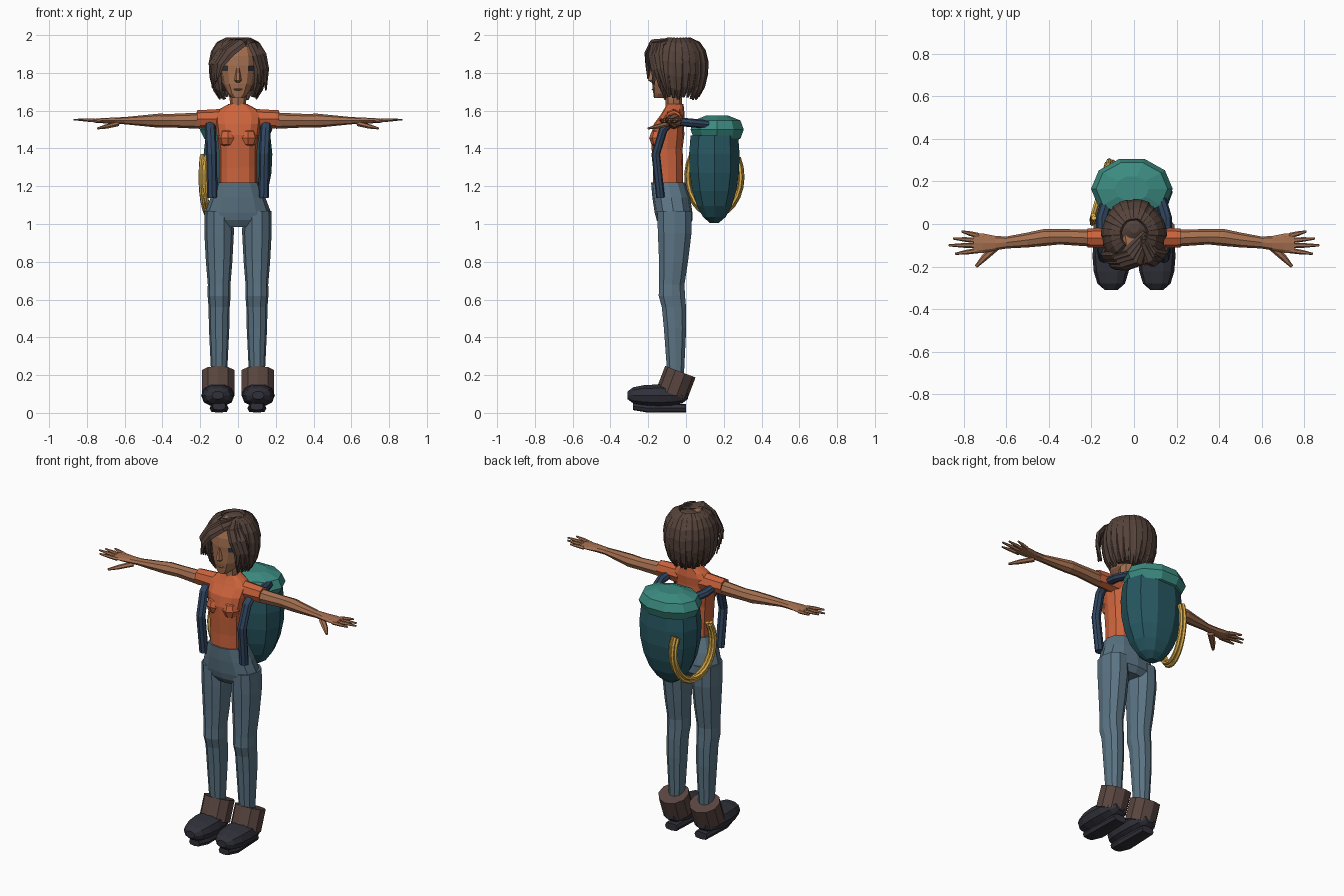
import bpy, bmesh, math, random
from mathutils import Vector

random.seed(4)
if "Cube" in bpy.data.objects:
    bpy.data.objects.remove(bpy.data.objects["Cube"])

X, Y, Z = Vector((1, 0, 0)), Vector((0, 1, 0)), Vector((0, 0, 1))
SKULL = Vector((0, -.05, 1.83))


def material(name, red, green, blue):
    mat = bpy.data.materials.new(name)
    mat.use_nodes = True
    color = (red, green, blue, 1)
    mat.diffuse_color = color
    mat.node_tree.nodes["Principled BSDF"].inputs["Base Color"].default_value = color
    return mat


ORANGE = material("orange_cloth", .6, .125, .045)
SKIN = material("brown_skin", .37, .16, .08)
DENIM = material("grey_blue_denim", .105, .175, .23)
TEAL = material("dark_teal", .02, .095, .12)
GREEN = material("sea_green", .045, .26, .22)
NAVY = material("navy_strap", .03, .06, .115)
HAIR = material("dark_brown_hair", .09, .055, .043)
LEATHER = material("brown_leather", .1, .06, .05)
CHARCOAL = material("charcoal_leather", .03, .03, .042)
YELLOW = material("yellow_rope", .72, .43, .07)


def bend(value, power):
    return math.copysign(abs(value) ** power, value)


def join_rings(name, rings, mat, sides, power, mirror):
    """Skin a row of rings, each given by its center and two half axes."""
    bm = bmesh.new()
    loops = []
    for center, u, v in rings:
        loop = []
        for k in range(sides):
            angle = math.tau * k / sides
            point = center + u * bend(math.cos(angle), power) + v * bend(math.sin(angle), power)
            point.x *= mirror
            loop.append(bm.verts.new(point))
        loops.append(loop)
    for low, high in zip(loops, loops[1:]):
        for k in range(sides):
            bm.faces.new((low[k - 1], low[k], high[k], high[k - 1]))
    bm.faces.new(loops[0])
    bm.faces.new(loops[-1])
    bmesh.ops.recalc_face_normals(bm, faces=bm.faces)
    mesh = bpy.data.meshes.new(name)
    bm.to_mesh(mesh)
    bm.free()
    mesh.materials.append(mat)
    obj = bpy.data.objects.new(name, mesh)
    bpy.context.collection.objects.link(obj)
    return obj


def loft(name, rows, mat, axis="z", fixed=0, sides=10, power=1, mirror=1):
    """Straight loft; a row is position, drift and two half widths."""
    rings = []
    for along, drift, a, b in rows:
        if axis == "z":
            rings.append((Vector((fixed, drift, along)), X * a, Y * b))
        elif axis == "y":
            rings.append((Vector((fixed, along, drift)), X * a, Z * b))
        else:
            rings.append((Vector((along, drift, fixed)), Y * a, Z * b))
    return join_rings(name, rings, mat, sides, power, mirror)


def dome(along, length, drift, a, b, start=-80, end=80, power=1, steps=6):
    """Rows of a rounded body for loft, from the start to the end latitude."""
    rows = []
    for k in range(steps + 1):
        angle = math.radians(start + (end - start) * k / steps)
        scale = math.cos(angle) ** power
        rows.append((along + length * math.sin(angle), drift, a * scale, b * scale))
    return rows


def steady(t):
    return 1


def pointed(t):
    return 1 - .6 * t * t


def leaf(t):
    return .1 + .9 * math.sin(math.pi * (.15 + .8 * t))


def sweep(name, path, width, thick, mat, taper=steady, facing=lambda p: X, sides=6, mirror=1):
    """Tube along a path; facing gives the direction of its thickness."""
    points = [Vector(p) for p in path]
    last = len(points) - 1
    rings = []
    for i, p in enumerate(points):
        tangent = points[min(i + 1, last)] - points[max(i - 1, 0)]
        u = tangent.cross(facing(p)).normalized()
        v = u.cross(tangent).normalized()
        scale = taper(i / last)
        rings.append((p, u * width * scale, v * thick * scale))
    return join_rings(name, rings, mat, sides, 1, mirror)


def upward(point):
    return Z


def from_skull(point):
    return point - SKULL


# Shirt and trouser hips
loft("shirt", [(1.2, -.095, .1, .08), (1.3, -.095, .1, .08), (1.4, -.1, .102, .082),
               (1.47, -.097, .112, .088), (1.53, -.09, .12, .08), (1.58, -.07, .125, .063),
               (1.61, -.063, .095, .052), (1.635, -.058, .05, .045)], ORANGE, sides=12, power=.8)
loft("hips", [(1.22, -.095, .112, .09), (1.14, -.078, .145, .1), (1.06, -.066, .175, .1),
              (1.02, -.06, .17, .095), (.985, -.06, .12, .07)], DENIM, sides=12, power=.85)

for word, s in (("left", 1), ("right", -1)):
    loft(word + "_bust", dome(1.455, .055, -.14, .053, .055, steps=4), ORANGE,
         fixed=.053, sides=8, mirror=s)
    loft(word + "_leg", [(1.07, -.062, .076, .094), (.95, -.06, .078, .093), (.8, -.066, .07, .08),
                         (.68, -.075, .06, .07), (.62, -.075, .061, .073), (.56, -.064, .056, .067),
                         (.45, -.058, .054, .062), (.2, -.055, .042, .046)],
         DENIM, fixed=.1, power=.9, mirror=s)

    # Boots: tilted cuff, rounded shoe, narrow sole
    sweep(word + "_boot_cuff", [(.105, -.075, .1), (.105, -.052, .16), (.105, -.03, .218)],
          .086, .09, LEATHER, sides=10, mirror=s)
    loft(word + "_shoe", dome(-.15, .162, .093, .088, .06, power=.6), CHARCOAL,
         axis="y", fixed=.107, power=.85, mirror=s)
    loft(word + "_sole", [(0, .025, .042, .022), (-.2, .025, .05, .024), (-.28, .035, .035, .02)],
         CHARCOAL, axis="y", fixed=.1, sides=8, power=.6, mirror=s)

    # Sleeve, arm and hand
    loft(word + "_sleeve", [(.07, -.065, .052, .055), (.218, -.066, .044, .047)], ORANGE,
         axis="x", fixed=1.555, sides=8, mirror=s)
    loft(word + "_arm", [(.2, -.066, .04, .043), (.35, -.06, .036, .036), (.42, -.063, .04, .037),
                         (.5, -.075, .035, .029), (.6, -.087, .028, .019), (.65, -.09, .034, .017),
                         (.71, -.09, .046, .014), (.755, -.09, .045, .011)],
         SKIN, axis="x", fixed=1.547, sides=8, mirror=s)
    fingers = (("little", .81, -.035), ("ring", .85, -.068), ("middle", .87, -.1), ("index", .84, -.14))
    for i, (finger, x, y) in enumerate(fingers):
        base = -.055 - .023 * i
        middle = ((.73 + x) / 2, (base + y) / 2, 1.55)
        sweep(f"{word}_{finger}_finger", [(.73, base, 1.545), middle, (x, y, 1.553)],
              .013, .011, SKIN, pointed, upward, mirror=s)
    sweep(word + "_thumb", [(.64, -.1, 1.53), (.7, -.155, 1.515), (.742, -.2, 1.506)],
          .019, .014, SKIN, pointed, upward, mirror=s)

    # Strap from the pack, under the arm and down the chest
    sweep(word + "_strap", [(.12, .13, 1.525), (.15, .03, 1.535), (.15, -.07, 1.545), (.146, -.12, 1.5),
                            (.14, -.16, 1.37), (.136, -.135, 1.14)], .023, .028, NAVY, sides=8, mirror=s)

# Neck, head with dark eyes, nose and lips
loft("neck", dome(1.66, .1, -.065, .044, .044, power=.3, steps=4), SKIN, sides=8)
head = loft("head", [(1.668, -.13, .03, .04), (1.69, -.11, .055, .063), (1.74, -.093, .08, .086),
                     (1.81, -.086, .094, .095), (1.84, -.085, .096, .098), (1.89, -.08, .096, .1),
                     (1.94, -.07, .08, .095), (1.97, -.06, .04, .06)], SKIN, sides=12, power=.82)
head.data.materials.append(CHARCOAL)
for face in head.data.polygons:
    spot = face.center
    if 1.81 < spot.z < 1.84 and .05 < abs(spot.x) < .08 and spot.y < -.1:
        face.material_index = 1
loft("nose", [(1.75, -.175, .012, .012), (1.76, -.18, .019, .024), (1.83, -.176, .008, .01)], SKIN, sides=6)
loft("lips", dome(1.713, .012, -.166, .028, .016, steps=2), SKIN, sides=8)

# Hair: inner cap, then pointed locks from the crown to the bob's edge
loft("hair_cap", dome(1.83, .155, -.02, .135, .13, start=-55), HAIR, sides=14)
LOCKS = 20
for i in range(LOCKS):
    turn = math.radians(52 + 256 * i / (LOCKS - 1))
    swell = random.uniform(.96, 1.03)
    finish = random.uniform(140, 150)
    path = []
    for k in range(7):
        fall = math.radians(15 + (finish - 15) * k / 6)
        reach = swell * math.sin(fall) ** .6
        height = math.cos(fall) * (.155 if math.cos(fall) > 0 else .2)
        path.append((.137 * reach * math.sin(turn), -.045 - .148 * reach * math.cos(turn), 1.83 + height))
    sweep(f"hair_lock_{i + 1}", path, .036, .017, HAIR, leaf, from_skull)

# Fringe parted off-centre, each lock set a little behind the last
for i in range(4):
    d = i * .016
    sweep(f"right_fringe_{i + 1}", [(.055, d - .09, 1.975), (.02 - d, d - .18, 1.96), (-.045 - d, d - .2, 1.91),
                                    (-.093 - d, d - .2, 1.845), (-.11 - d / 2, d * 2 - .2, 1.77 - d)],
          .033, .016, HAIR, leaf, from_skull)
for i in range(3):
    d = i * .016
    sweep(f"left_fringe_{i + 1}", [(.04, d - .09, 1.98), (.075 + d / 2, d - .17, 1.95), (.1 + d, d - .18, 1.895),
                                   (.118 + d, d - .17, 1.82), (.115 + d, d * 2 - .17, 1.74 - d)],
          .03, .016, HAIR, leaf, from_skull)

# Egg-shaped backpack with a rounded lid
loft("pack_body", dome(1.35, .35, .15, .182, .14, end=20), TEAL, power=.9)
loft("pack_lid", dome(1.5, .075, .165, .192, .148, power=.5, steps=4), GREEN, fixed=-.01)

# Coil of rope hung on the right of the pack
for i, (size, shift) in enumerate(((1, 0), (.9, -.006), (.95, .02))):
    path = []
    for k in range(17):
        angle = math.radians(145 + 245 * k / 16)
        y = .15 + .148 * size * math.cos(angle)
        path.append((shift - .197 + .27 * y, y, 1.25 + .205 * size * math.sin(angle)))
    sweep(f"rope_strand_{i + 1}", path, .012, .012, YELLOW)
